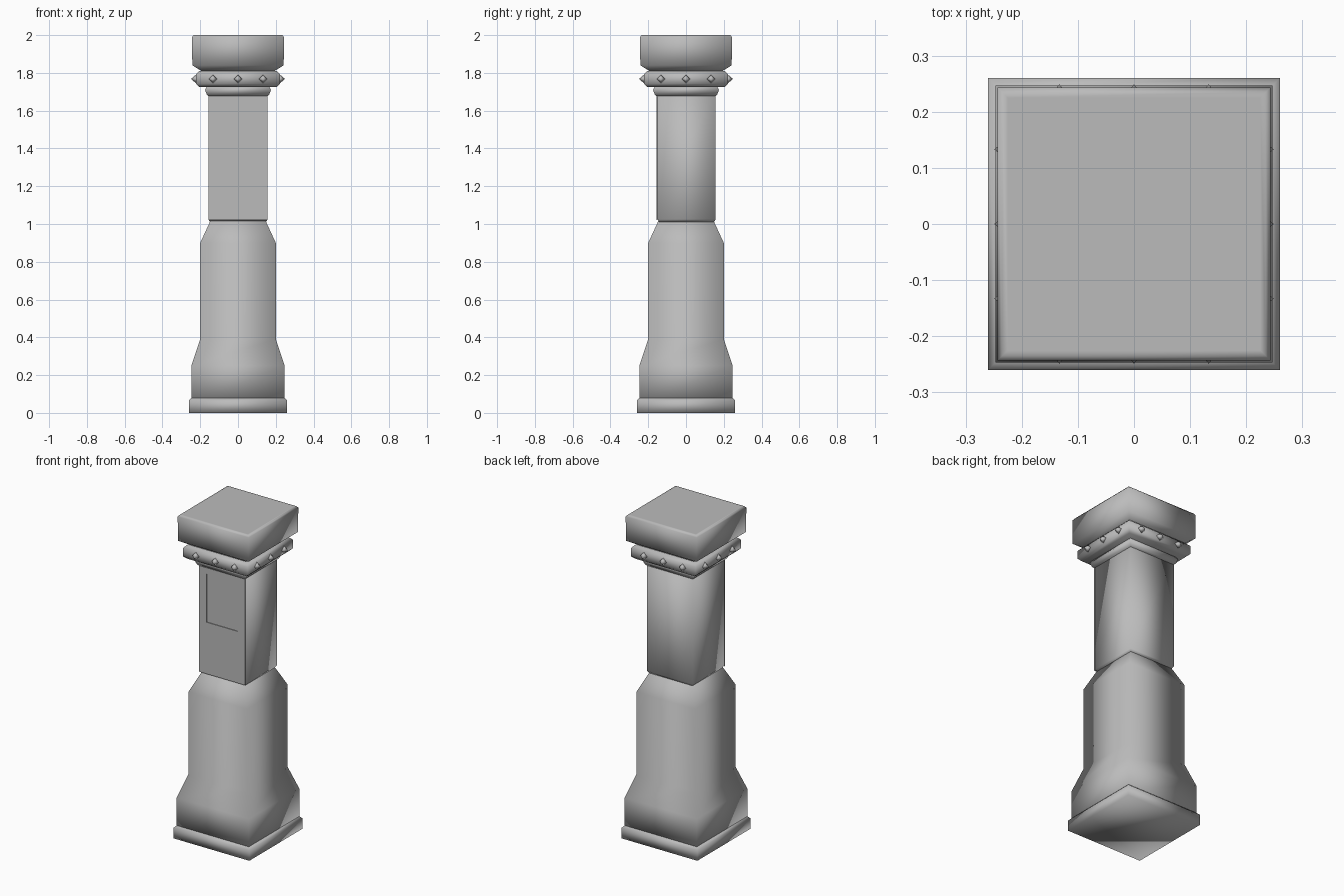
import bpy
import bmesh
from mathutils import Matrix, Vector
from math import pi

if "Cube" in bpy.data.objects:
    bpy.data.objects.remove(bpy.data.objects["Cube"], do_unlink=True)

stone = bpy.data.materials.new("grey_stone")
stone.use_nodes = True
stone.diffuse_color = (0.5, 0.5, 0.5, 1)
stone.node_tree.nodes["Principled BSDF"].inputs["Base Color"].default_value = (0.5, 0.5, 0.5, 1)


def make_object(name, bm, smooth):
    bmesh.ops.recalc_face_normals(bm, faces=bm.faces)
    for face in bm.faces:
        face.smooth = smooth
    mesh = bpy.data.meshes.new(name)
    bm.to_mesh(mesh)
    bm.free()
    mesh.materials.append(stone)
    obj = bpy.data.objects.new(name, mesh)
    bpy.context.collection.objects.link(obj)
    return obj


def square_loft(name, profile):
    """Stack square rings given as (half width, height) and close both ends."""
    bm = bmesh.new()
    rings = [[bm.verts.new((sx * half, sy * half, z))
              for sx, sy in ((-1, -1), (1, -1), (1, 1), (-1, 1))]
             for half, z in profile]
    for low, high in zip(rings, rings[1:]):
        for i in range(4):
            j = (i + 1) % 4
            bm.faces.new((low[i], low[j], high[j], high[i]))
    bm.faces.new(rings[0])
    bm.faces.new(rings[-1])
    return make_object(name, bm, True)


# Stacked square parts, bottom to top
square_loft("plinth", [(0.26, 0), (0.26, 0.065), (0.245, 0.08)])
square_loft("lower_body", [(0.247, 0.05), (0.247, 0.25), (0.2, 0.39),
                           (0.2, 0.9), (0.147, 1.015), (0.13, 1.03)])
shaft = square_loft("upper_shaft", [(0.148, 1.01), (0.157, 1.025), (0.157, 1.72)])
square_loft("neck_moulding", [(0.155, 1.675), (0.165, 1.685), (0.175, 1.71), (0.163, 1.73)])
square_loft("collar", [(0.205, 1.725), (0.222, 1.742), (0.222, 1.793), (0.205, 1.81)])
square_loft("cap", [(0.19, 1.8), (0.198, 1.813), (0.242, 1.84), (0.243, 1.99),
                    (0.235, 2.0), (0.225, 2.0)])

# Flat front plate with a shallow recessed panel
for vert in shaft.data.vertices:
    if vert.co.y < 0:
        vert.co.y += 0.007
bm = bmesh.new()
bmesh.ops.create_cube(bm, size=1)
for vert in bm.verts:
    vert.co = Vector((vert.co.x * 0.314, -0.1535 + vert.co.y * 0.007, 1.355 + vert.co.z * 0.67))
front = min(bm.faces, key=lambda f: f.calc_center_median().y)
bmesh.ops.inset_individual(bm, faces=[front], thickness=0.05)
for vert in front.verts:
    vert.co.x = 0.105 if vert.co.x > 0 else -0.105
    vert.co.z = 1.64 if vert.co.z > 1.4 else 1.34
walls = bmesh.ops.extrude_discrete_faces(bm, faces=[front])["faces"]
panel = walls[0]
hole = [v for v in bm.verts if abs(abs(v.co.x) - 0.105) < 0.001]
for vert in panel.verts:
    vert.co.y += 0.004
rim = [v for v in hole if v not in panel.verts[:]]
for vert in rim:
    inner = min(panel.verts, key=lambda v: (v.co - vert.co).length)
    for other in rim:
        if other != vert and abs(other.co.x - vert.co.x) + abs(other.co.z - vert.co.z) < 0.31:
            mate = min(panel.verts, key=lambda v: (v.co - other.co).length)
            if not bm.faces.get((vert, other, mate, inner)):
                bm.faces.new((vert, other, mate, inner))
make_object("front_plate", bm, False)

# Pointed studs, three on each side of the collar
for side in range(4):
    turn = Matrix.Rotation(side * pi / 2, 4, "Z")
    for offset in (-0.133, 0, 0.133):
        bm = bmesh.new()
        place = turn @ Matrix.Translation((offset, -0.233, 1.768)) @ Matrix.Rotation(pi / 2, 4, "X")
        bmesh.ops.create_cone(bm, cap_ends=True, segments=4, radius1=0.027,
                              radius2=0, depth=0.032, matrix=place)
        make_object("collar_stud", bm, True)
